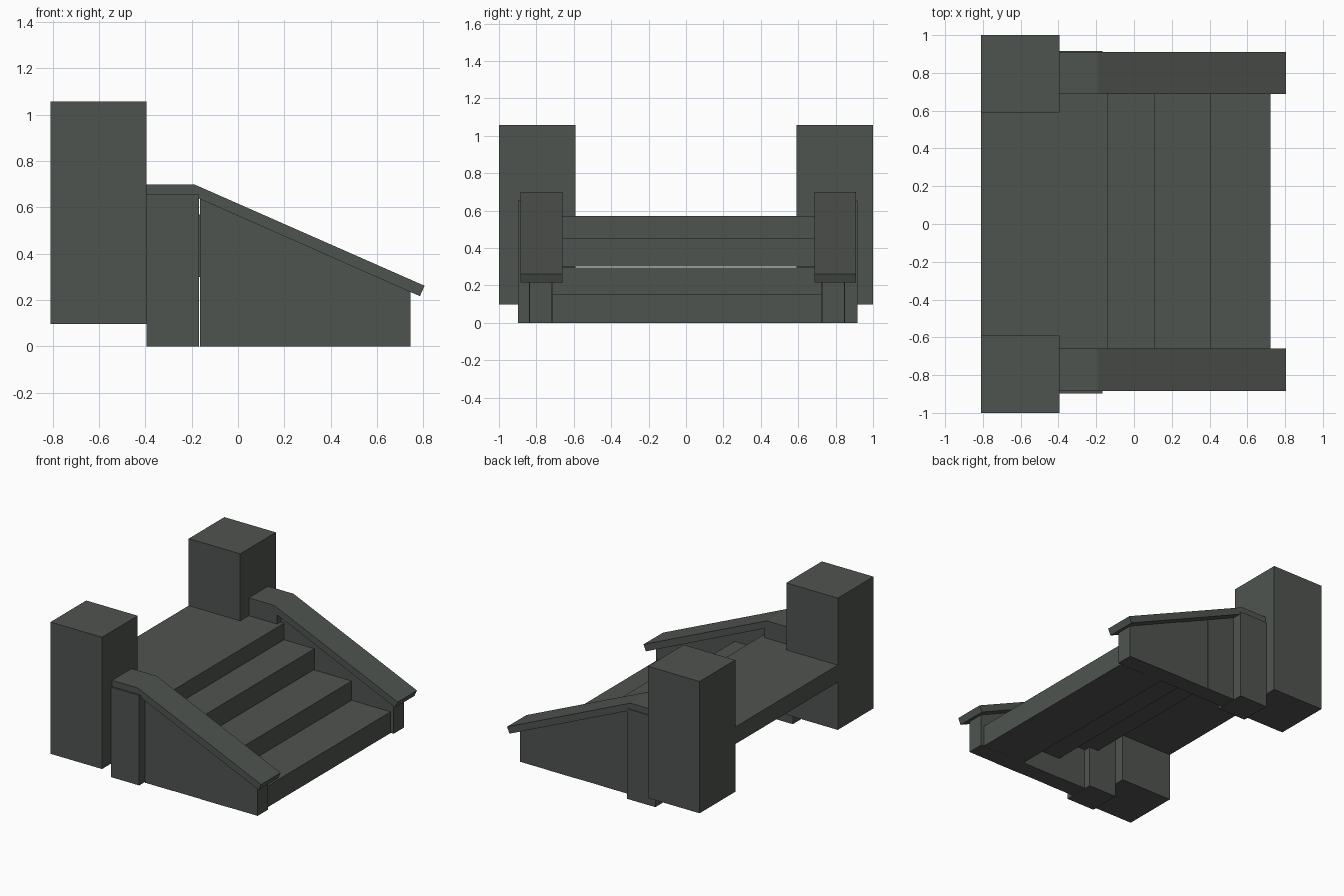
import bpy
import bmesh

old = bpy.data.objects.get("Cube")
if old:
    bpy.data.objects.remove(old, do_unlink=True)

# Single stone colour
stone = bpy.data.materials.new("dark_grey_stone")
colour = (0.078, 0.088, 0.079, 1.0)
stone.use_nodes = True
stone.diffuse_color = colour
stone.node_tree.nodes["Principled BSDF"].inputs["Base Color"].default_value = colour


def prism(name, profile, y0, y1):
    """Extrude an (x, z) profile from y0 to y1."""
    bm = bmesh.new()
    face = bm.faces.new([bm.verts.new((x, y0, z)) for x, z in profile])
    ext = bmesh.ops.extrude_face_region(bm, geom=[face])
    moved = [v for v in ext["geom"] if isinstance(v, bmesh.types.BMVert)]
    bmesh.ops.translate(bm, verts=moved, vec=(0, y1 - y0, 0))
    bmesh.ops.recalc_face_normals(bm, faces=bm.faces)
    mesh = bpy.data.meshes.new(name)
    bm.to_mesh(mesh)
    bm.free()
    mesh.materials.append(stone)
    obj = bpy.data.objects.new(name, mesh)
    bpy.context.collection.objects.link(obj)
    return obj


def box(name, x0, x1, y0, y1, z0, z1):
    return prism(name, [(x0, z0), (x1, z0), (x1, z1), (x0, z1)], y0, y1)


# Landing and the three overlapping steps
box("landing", -0.81, -0.137, -0.715, 0.725, 0.445, 0.57)
steps = [(0.108, 0.30, 0.45), (0.408, 0.15, 0.295), (0.722, 0.0, 0.155)]
for i, (front, low, high) in enumerate(steps):
    box(f"step_{i + 1}", front - 0.35, front, -0.715, 0.725, low, high)

WALL_START, WALL_END = -0.163, 0.745
BOARDS = 4


def wall_top(x):
    t = (x - WALL_START) / (WALL_END - WALL_START)
    return 0.636 + t * (0.236 - 0.636)


cap_profile = [(-0.395, 0.70), (-0.19, 0.70), (0.805, 0.262),
               (0.785, 0.217), (-0.20, 0.652), (-0.395, 0.655)]

# Y ranges of each side's pillar, post, wall and coping
sides = {
    "right": ((-1.0, -0.59), (-0.897, -0.665), (-0.84, -0.714), (-0.884, -0.66)),
    "left": ((0.59, 1.0), (0.688, 0.917), (0.725, 0.85), (0.688, 0.91)),
}

for side, (pillar, post, wall, coping) in sides.items():
    # Tall pillar at the back of the landing
    box(f"{side}_pillar", -0.81, -0.395, *pillar, 0.098, 1.058)

    # Short post under the level end of the railing
    box(f"{side}_post", -0.395, -0.168, *post, 0.0, 0.655)

    # Sloping side wall made of upright boards, alternately set back a hair
    width = (WALL_END - WALL_START) / BOARDS
    for i in range(BOARDS):
        a = WALL_START + i * width
        b = a + width
        inset = 0.002 * (i % 2)
        prism(f"{side}_wall_board_{i + 1}",
              [(a, 0), (b, 0), (b, wall_top(b)), (a, wall_top(a))],
              wall[0] + inset, wall[1] - inset)

    # Coping that bends down along the wall
    prism(f"{side}_coping", cap_profile, *coping)
